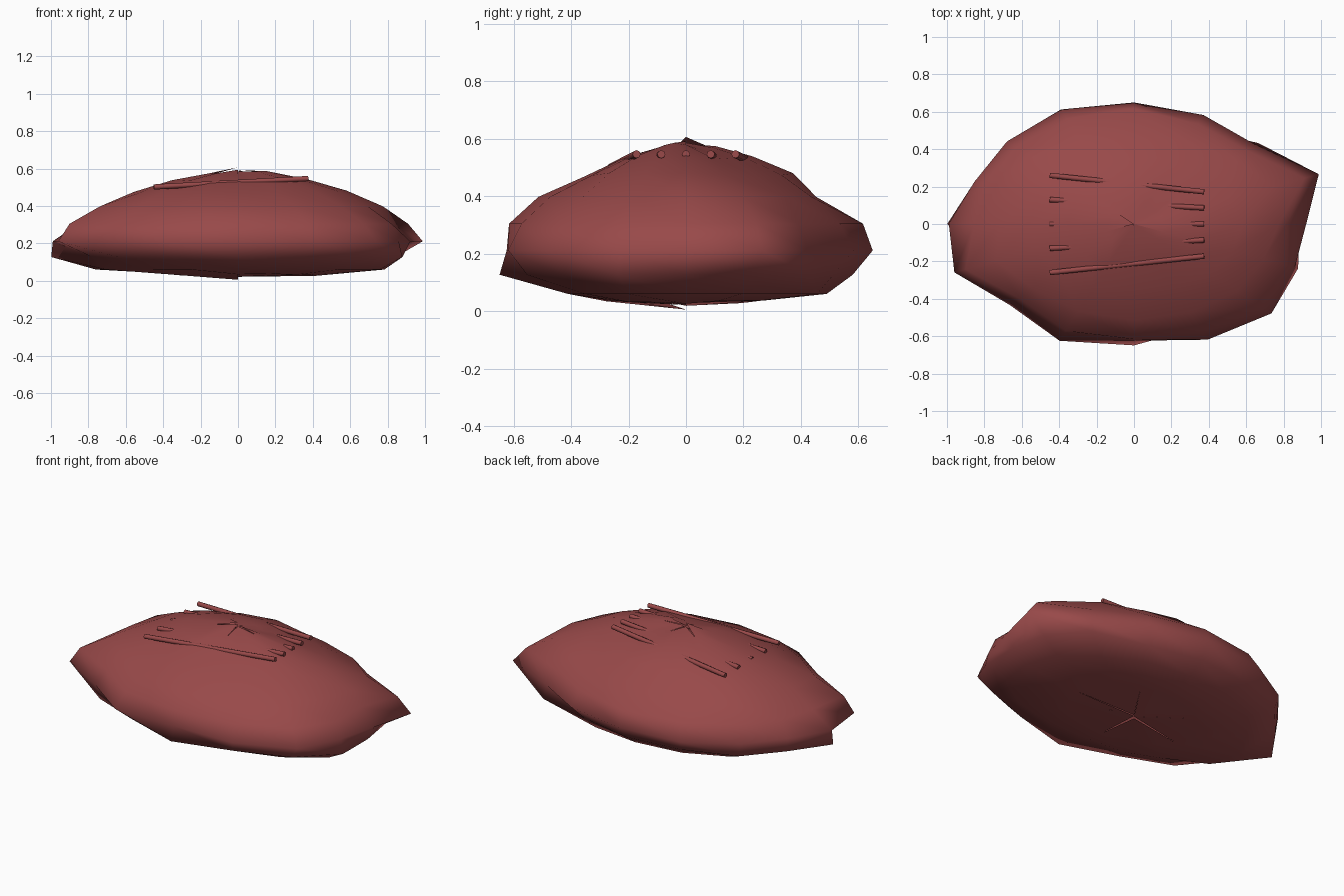
import bpy, bmesh, math, random
from mathutils import Vector

cube = bpy.data.objects.get("Cube")
if cube:
    bpy.data.objects.remove(cube)
random.seed(4)

mat = bpy.data.materials.new("reddish_brown")
mat.use_nodes = True
COLOUR = (0.315, 0.067, 0.067, 1)
mat.diffuse_color = COLOUR
mat.node_tree.nodes["Principled BSDF"].inputs["Base Color"].default_value = COLOUR
mat.node_tree.nodes["Principled BSDF"].inputs["Roughness"].default_value = 0.8


def finish(bm, name):
    for f in bm.faces:
        f.smooth = True
    mesh = bpy.data.meshes.new(name)
    bm.to_mesh(mesh)
    bm.free()
    mesh.materials.append(mat)
    obj = bpy.data.objects.new(name, mesh)
    bpy.context.collection.objects.link(obj)
    return obj


# Lumpy flattened body: ring radii from top to bottom, and unevenness by direction
SEGS, RINGS, WIDTH, MID, HALF = 16, 10, 0.65, 0.305, 0.302
radii = [0.17, 0.37, 0.58, 0.775, 0.92, 0.99, 0.96, 0.76, 0.43]
crown = [0.96, 0.92, 0.9, 0.93, 0.95, 0.94, 0.93, 0.93,
         0.93, 0.93, 0.94, 0.93, 0.91, 0.92, 0.96, 0.97]
rim = [0.93, 1.08, 0.93, 0.98, 1.01, 1.03, 0.97, 0.93,
       1.0, 1.05, 0.95, 1.05, 0.97, 1.04, 1.05, 0.94]
follow = [0, 0, 0, 0.4, 0.7, 1, 0.85, 0.6, 0.4]
# Dents and bumps: for each ring, the scale in certain directions
lumps = {3: {0: 1.0, 1: 1.03, 2: 0.98, 3: 0.94, 4: 0.9, 5: 0.94, 8: 0.93, 9: 1.03, 12: 1.02},
         4: {0: 0.89, 1: 1.07, 4: 1.03, 8: 0.93, 9: 1.06, 12: 1.03},
         6: {1: 0.95, 2: 0.98, 3: 0.89, 4: 0.93, 5: 0.94, 8: 1.04, 9: 0.88,
             11: 0.93, 12: 1.04, 13: 0.96, 14: 0.99, 15: 0.99},
         7: {0: 1.03, 3: 1.0, 8: 1.0, 10: 0.88, 11: 0.87, 12: 0.83, 13: 0.9, 15: 1.08}}
bm = bmesh.new()
rings = []
for i, r in enumerate(radii):
    ring = []
    for j in range(SEGS):
        a = math.tau * j / SEGS
        rise = HALF * math.cos(math.pi * (i + 1) / RINGS)
        if i < 3:
            # The crown sinks as well as narrowing
            k = crown[j] + 0.015 * i + random.uniform(-0.012, 0.012)
            rise *= k
        else:
            k = 1 + (rim[j] - 1) * follow[i]
            if i != 5:
                k += random.uniform(-0.025, 0.01)
            k = lumps.get(i, {}).get(j, k)
        if i == 8:
            rise *= random.uniform(0.9, 0.97)
        ring.append(bm.verts.new((r * k * math.cos(a),
                                  r * k * WIDTH * math.sin(a), MID + rise)))
    rings.append(ring)
# Puckered poles: groups of segments end at their own height on the axis
for j in range(SEGS):
    n = (j + 1) % SEGS
    if j % 3 == 0:
        peak = 1 if j == 6 else random.uniform(0.91, 0.96)
        dip = 0.99 if j == 9 else random.uniform(0.91, 0.95)
        top = bm.verts.new((0, 0, MID + HALF * peak))
        bottom = bm.verts.new((0, 0, MID - HALF * dip))
    bm.faces.new((top, rings[0][j], rings[0][n]))
    bm.faces.new((bottom, rings[-1][n], rings[-1][j]))
    for upper, lower in zip(rings, rings[1:]):
        bm.faces.new((upper[j], lower[j], lower[n], upper[n]))
finish(bm, "body")

# Five slim rods fanned across the top, partly sunk into the body
for n in range(-2, 3):
    start = Vector((-0.45, 0.13 * n, 0.502))
    end = Vector((0.375, 0.086 * n, 0.547))
    axis = end - start
    bm = bmesh.new()
    bmesh.ops.create_cone(bm, cap_ends=True, segments=8, radius1=0.014,
                          radius2=0.014, depth=axis.length)
    rod = finish(bm, f"rod_{n + 3}")
    rod.location = (start + end) / 2
    rod.rotation_euler = axis.to_track_quat('Z', 'Y').to_euler()
    bpy.ops.object.select_all(action='DESELECT')
    rod.select_set(True)
    bpy.context.view_layer.objects.active = rod
    bpy.ops.object.shade_smooth_by_angle(angle=math.radians(50))
